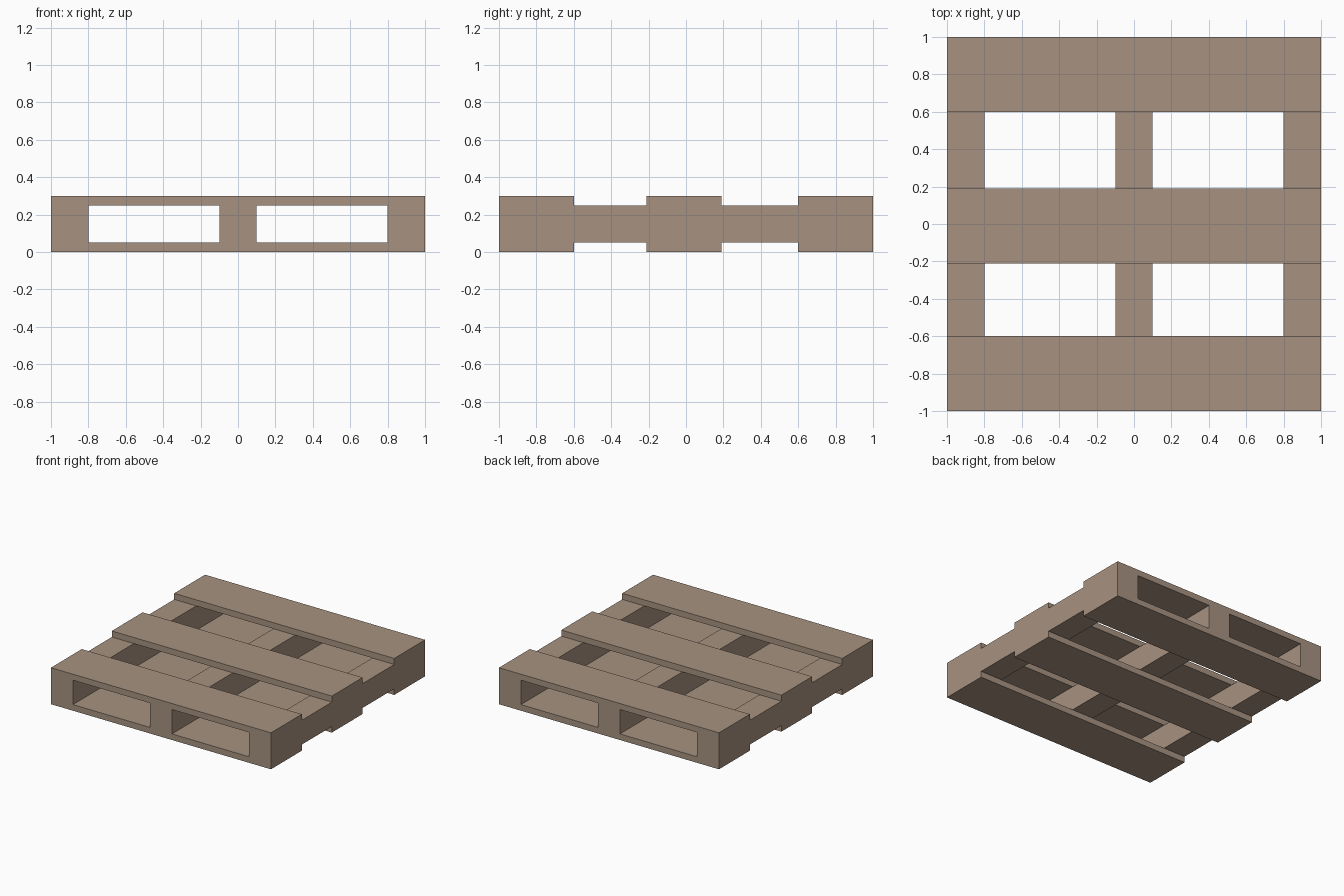
import bpy

if "Cube" in bpy.data.objects:
    bpy.data.objects.remove(bpy.data.objects["Cube"])

# One flat wood colour
wood = bpy.data.materials.new("weathered wood")
wood.diffuse_color = (0.39, 0.29, 0.22, 1)
wood.use_nodes = True
wood.node_tree.nodes["Principled BSDF"].inputs["Base Color"].default_value = wood.diffuse_color


def box(name, x, y, z):
    """Box spanning the given (min, max) ranges."""
    spans = (x, y, z)
    bpy.ops.mesh.primitive_cube_add(size=1, location=[(a + b) / 2 for a, b in spans])
    ob = bpy.context.object
    ob.name = name
    ob.scale = [b - a for a, b in spans]
    bpy.ops.object.transform_apply(location=False, rotation=False, scale=True)
    ob.data.materials.append(wood)
    return ob


# Stringers running front to back
for side, x in (("left", -0.9), ("middle", 0), ("right", 0.9)):
    box(side + "_stringer", (x - 0.1, x + 0.1), (-1, 1), (0.05, 0.25))

# Deck boards across the top and bottom
for level, z in (("bottom", (0, 0.05)), ("top", (0.25, 0.3))):
    for place, y in (("front", (-1, -0.6)), ("middle", (-0.21, 0.19)), ("back", (0.6, 1))):
        box(f"{level}_{place}_board", (-1, 1), y, z)
